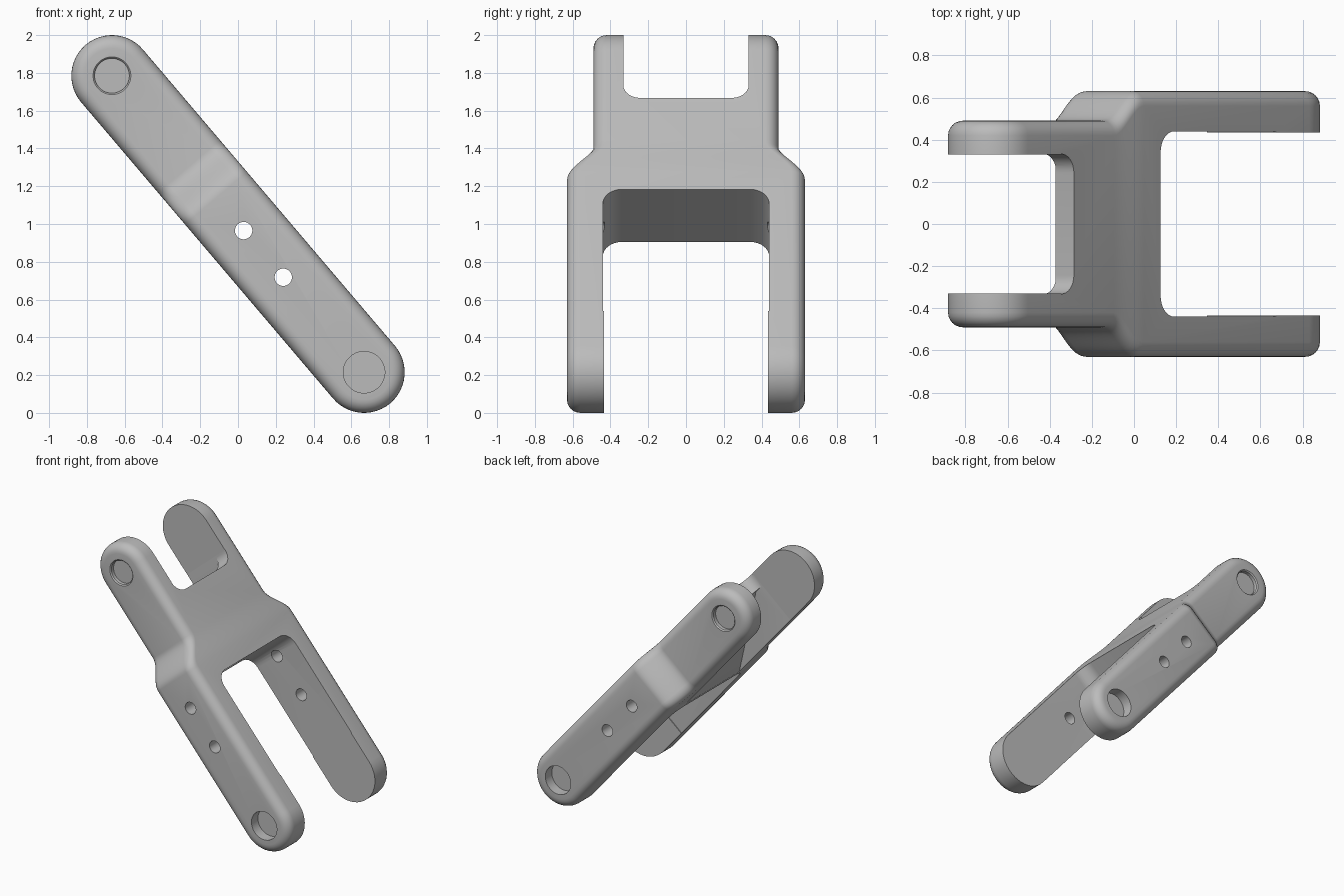
import bpy, bmesh, math
from mathutils import Vector

if "Cube" in bpy.data.objects:
    bpy.data.objects.remove(bpy.data.objects["Cube"])

DX, DZ = 0.648, -0.762          # link axis direction in the xz plane
R, L, RND = 0.215, 1.03, 0.07   # end radius, half pin distance, edge rounding


def P(s, t, y):
    """Link coordinates (along, across, width) to world."""
    return Vector((DX * s - DZ * t, y, 1 + DZ * s + DX * t))


def make(name, verts, faces):
    bm = bmesh.new()
    vs = [bm.verts.new(v) for v in verts]
    for f in faces:
        bm.faces.new([vs[i] for i in f])
    bmesh.ops.recalc_face_normals(bm, faces=bm.faces)
    me = bpy.data.meshes.new(name)
    bm.to_mesh(me)
    bm.free()
    ob = bpy.data.objects.new(name, me)
    bpy.context.collection.objects.link(ob)
    return ob


def loft(name, rings):
    """Closed solid from equal-sized rings with n-gon ends."""
    n = len(rings[0])
    faces = [[k * n + i, k * n + (i + 1) % n, (k + 1) * n + (i + 1) % n, (k + 1) * n + i]
             for k in range(len(rings) - 1) for i in range(n)]
    faces += [list(range(n)), [(len(rings) - 1) * n + i for i in range(n)]]
    return make(name, [v for r in rings for v in r], faces)


def half_width(s):
    u = min(1, max(0, (s + 0.40) / 0.22))
    return 0.49 + 0.14 * u * u * (3 - 2 * u)


# Link body: rounded stadium, wider at the lower half
Q = 12
cols = [(-L, math.pi - math.pi / 2 * i / Q) for i in range(Q + 1)]
cols += [(-0.40 + 0.22 * i / 12, math.pi / 2) for i in range(13)]
cols += [(L, math.pi / 2 - math.pi / 2 * i / Q) for i in range(Q + 1)]
m = len(cols)
chain = [(c, a) for c, a in cols] + [(c, -a) for c, a in cols[-2:0:-1]]
n = len(chain)
layers = [(1, math.pi / 2 * i / 6) for i in range(6, -1, -1)]
layers += [(-1, math.pi / 2 * i / 6) for i in range(7)]
verts, faces = [], []
for side, phi in layers:
    rad = R - RND * (1 - math.cos(phi))
    for c, a in chain:
        s = c + rad * math.cos(a)
        verts.append(P(s, rad * math.sin(a), side * (half_width(s) - RND + RND * math.sin(phi))))
for k in range(len(layers) - 1):
    for i in range(n):
        j = (i + 1) % n
        faces.append([k * n + i, k * n + j, k * n + n + j, k * n + n + i])
for base in (0, (len(layers) - 1) * n):
    for i in range(m - 1):
        quad = [i, i + 1, (n - i - 1) % n, (n - i) % n]
        faces.append([base + q for q in dict.fromkeys(quad)])
body = make("link_body", verts, faces)


def slot(name, floor, way, end_w, w, fil):
    """Fork slot with filleted floor corners and a slight pad step at the lug end."""
    half = [(1.5 * way, end_w), (0.786 * way, end_w), (0.786 * way, w)]
    for i in range(9):
        a = math.pi / 2 * i / 8
        half.append((floor + way * fil * (1 - math.sin(a)), w - fil * (1 - math.cos(a))))
    pts = half + [(s, -y) for s, y in reversed(half)]
    return loft(name, [[P(s, t, y) for s, y in pts] for t in (-0.4, 0.4)])


def drill(name, s, y_rads):
    """Round cutter across the width, as (y, radius) stations."""
    return loft(name, [[P(s + r * math.cos(a), r * math.sin(a), y)
                        for a in (2 * math.pi * i / 40 for i in range(40))]
                       for y, r in y_rads])


# Cutters: slots, sloped underside of the web, bolt holes, pin recesses
cutters = [slot("upper_slot", -0.693, -1, 0.33, 0.332, 0.09),
           slot("lower_slot", -0.058, 1, 0.434, 0.44, 0.10)]
wedge = [(-0.84, 0.105), (-0.70, 0.105), (-0.683, 0.095), (-0.10, -0.216), (-0.10, -0.35), (-0.84, -0.35)]
cutters.append(loft("underside_cut", [[P(s, t, y) for s, t in wedge] for y in (-0.331, 0.331)]))
for s in (0.046, 0.37):
    cutters.append(drill("bolt_hole", s, [(-0.8, 0.046), (0.8, 0.046)]))
for side in (-1, 1):
    cutters.append(drill("upper_pin_recess", -L,
                         [(side * y, r) for y, r in ((0.455, 0.092), (0.482, 0.092), (0.498, 0.108))]))
    cutters.append(drill("lower_pin_recess", L, [(side * 0.55, 0.11), (side * 0.8, 0.11)]))

bpy.context.view_layer.objects.active = body
body.select_set(True)
for c in cutters:
    c.hide_render = True
    mod = body.modifiers.new("cut", 'BOOLEAN')
    mod.operation, mod.solver, mod.object = 'DIFFERENCE', 'EXACT', c
    bpy.ops.object.modifier_apply(modifier=mod.name)
    bpy.data.objects.remove(c)

# Plain grey metal
mat = bpy.data.materials.new("grey_metal")
mat.diffuse_color = (0.5, 0.5, 0.5, 1)
mat.use_nodes = True
mat.node_tree.nodes["Principled BSDF"].inputs["Base Color"].default_value = mat.diffuse_color
body.data.materials.clear()
body.data.materials.append(mat)
bpy.ops.object.shade_smooth_by_angle(angle=math.radians(30))
